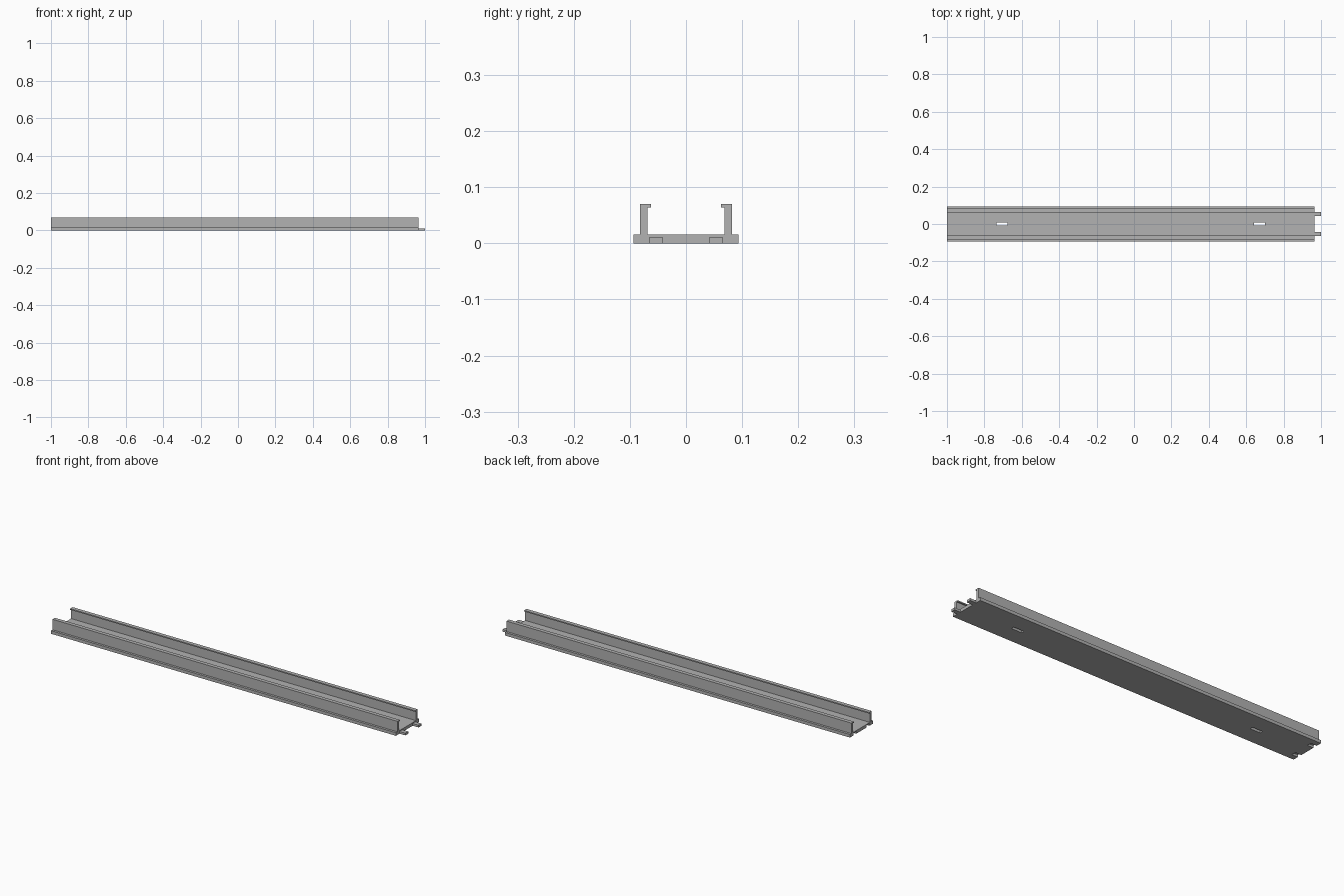
import bpy
import bmesh
from mathutils import Matrix, Vector

cube = bpy.data.objects.get("Cube")
if cube:
    bpy.data.objects.remove(cube, do_unlink=True)

grey = bpy.data.materials.new("plain grey")
grey.use_nodes = True
colour = (0.445, 0.445, 0.445, 1)
grey.diffuse_color = colour
grey.node_tree.nodes["Principled BSDF"].inputs["Base Color"].default_value = colour

BACK, FRONT, TAB_END = -1.0, 0.966, 1.0
TAB_IN, TAB_OUT, TAB_TOP = 0.042, 0.065, 0.0115


def make_object(name, bm):
    bmesh.ops.recalc_face_normals(bm, faces=bm.faces)
    mesh = bpy.data.meshes.new(name)
    bm.to_mesh(mesh)
    bm.free()
    mesh.materials.append(grey)
    obj = bpy.data.objects.new(name, mesh)
    bpy.context.collection.objects.link(obj)
    return obj


def box(name, low, high):
    low, high = Vector(low), Vector(high)
    bm = bmesh.new()
    bmesh.ops.create_cube(bm, size=1, matrix=Matrix.Translation((low + high) / 2)
                          @ Matrix.Diagonal((high - low).to_4d()))
    return make_object(name, bm)


def cut(target, cutter):
    mod = target.modifiers.new("cut", "BOOLEAN")
    mod.operation = "DIFFERENCE"
    mod.solver = "EXACT"
    mod.object = cutter
    bpy.context.view_layer.objects.active = target
    bpy.ops.object.modifier_apply(modifier=mod.name)
    bpy.data.objects.remove(cutter, do_unlink=True)


# Channel: mirrored half section with base flange, wall and inward lip
half = [(0.094, 0), (0.094, 0.016), (0.082, 0.016), (0.082, 0.07),
        (0.062, 0.07), (0.062, 0.064), (0.069, 0.064), (0.069, 0.016)]
section = half + [(-y, z) for y, z in reversed(half)]
bm = bmesh.new()
face = bm.faces.new([bm.verts.new((BACK, y, z)) for y, z in section])
swept = bmesh.ops.extrude_face_region(bm, geom=[face], use_keep_orig=True)
end = [v for v in swept["geom"] if isinstance(v, bmesh.types.BMVert)]
bmesh.ops.translate(bm, verts=end, vec=(FRONT - BACK, 0, 0))
channel = make_object("channel", bm)

# Screw slots through the floor
for x in (-0.706, 0.671):
    cut(channel, box("slot_cutter", (x - 0.029, -0.008, -0.02), (x + 0.029, 0.008, 0.04)))

# Joining tabs at one end and matching sockets under the other
for side, name in ((1, "back_tab"), (-1, "front_tab")):
    y0, y1 = sorted((side * TAB_IN, side * TAB_OUT))
    cut(channel, box("socket_cutter", (BACK - 0.02, y0, -0.02),
                     (BACK + TAB_END - FRONT, y1, TAB_TOP)))
    box(name, (FRONT, y0, 0), (TAB_END, y1, TAB_TOP))
